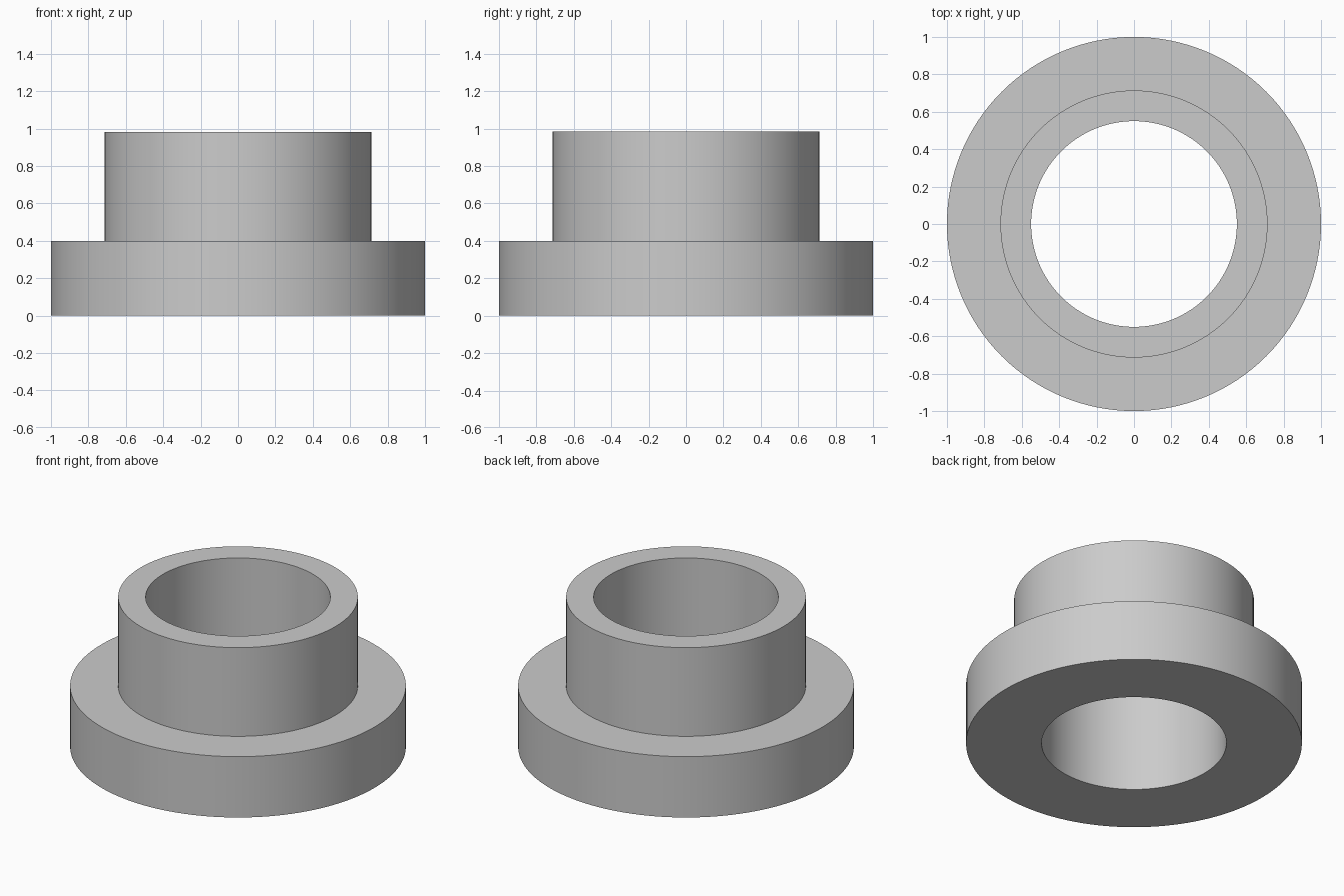
import bpy
import bmesh
import math
from mathutils import Matrix, Vector

default = bpy.data.objects.get("Cube")
if default:
    bpy.data.objects.remove(default, do_unlink=True)

SEGMENTS = 128
BORE, SLEEVE, FLANGE = 0.55, 0.714, 1.0
FLANGE_TOP, SLEEVE_TOP = 0.4, 0.983

# Plain grey finish
grey = bpy.data.materials.new("plain_grey")
grey.use_nodes = True
colour = (0.6, 0.6, 0.6, 1.0)
grey.diffuse_color = colour
grey.node_tree.nodes["Principled BSDF"].inputs["Base Color"].default_value = colour

# Closed radius/height profile of the flanged bushing
profile = [
    (BORE, 0), (FLANGE, 0), (FLANGE, FLANGE_TOP),
    (SLEEVE, FLANGE_TOP), (SLEEVE, SLEEVE_TOP), (BORE, SLEEVE_TOP),
]

# Revolve the profile around the vertical axis
bm = bmesh.new()
verts = [bm.verts.new((r, 0, z)) for r, z in profile]
edges = [bm.edges.new((a, b)) for a, b in zip(verts, verts[1:] + verts[:1])]
bmesh.ops.spin(bm, geom=verts + edges, cent=(0, 0, 0), axis=(0, 0, 1),
               angle=math.tau, steps=SEGMENTS, use_merge=False)
bmesh.ops.remove_doubles(bm, verts=bm.verts[:], dist=0.0005)
bmesh.ops.recalc_face_normals(bm, faces=bm.faces[:])

mesh = bpy.data.meshes.new("flanged_bushing")
bm.to_mesh(mesh)
bm.free()
mesh.materials.append(grey)
bushing = bpy.data.objects.new("flanged_bushing", mesh)
bpy.context.collection.objects.link(bushing)

# Smooth walls with crisp rims
bpy.ops.object.select_all(action="DESELECT")
bushing.select_set(True)
bpy.context.view_layer.objects.active = bushing
bpy.ops.object.shade_smooth_by_angle(angle=math.radians(30))
